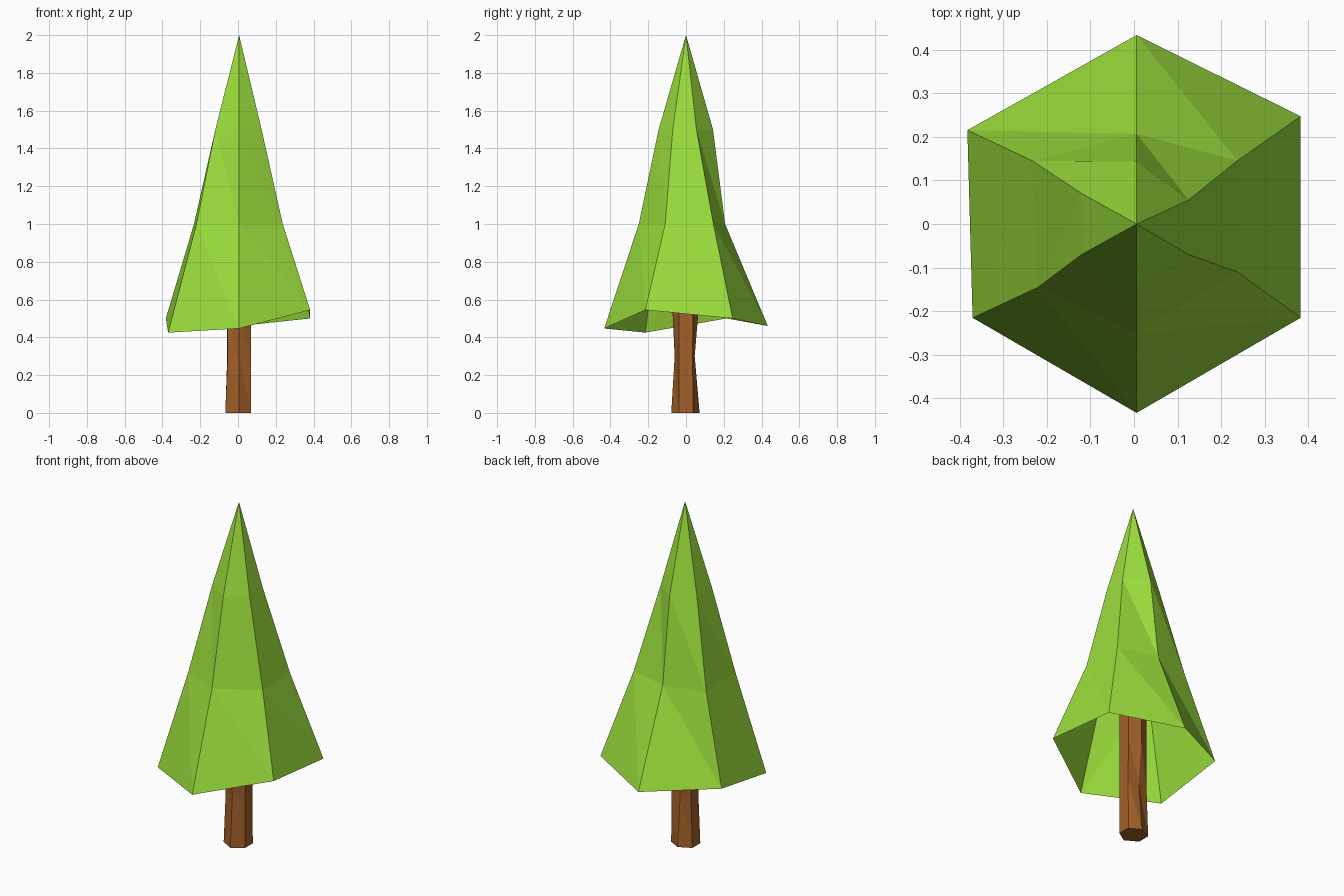
import bpy, bmesh

if "Cube" in bpy.data.objects:
    bpy.data.objects.remove(bpy.data.objects["Cube"])


def material(name, color):
    m = bpy.data.materials.new(name)
    m.diffuse_color = (*color, 1)
    m.use_nodes = True
    m.node_tree.nodes["Principled BSDF"].inputs["Base Color"].default_value = m.diffuse_color
    return m


def loft(name, rings, mat, tip=None, capped=False):
    """Skin flat triangles between six-sided rings listed clockwise from the back."""
    bm = bmesh.new()
    loops = [[bm.verts.new(p) for p in ring] for ring in rings]
    n = len(rings[0])
    for low, up in zip(loops, loops[1:]):
        for i in range(n):
            j = (i + 1) % n
            bm.faces.new((low[i], up[j], low[j]))
            bm.faces.new((low[i], up[i], up[j]))
    if tip:
        apex = bm.verts.new(tip)
        for i in range(n):
            bm.faces.new((loops[-1][i], apex, loops[-1][(i + 1) % n]))
    if capped:
        bm.faces.new(loops[0])
        bm.faces.new(loops[-1][::-1])
    me = bpy.data.meshes.new(name)
    bm.to_mesh(me)
    bm.free()
    me.materials.append(mat)
    ob = bpy.data.objects.new(name, me)
    bpy.context.collection.objects.link(ob)
    return ob


def level(z, points):
    return [(x, y, z) for x, y in points]


# Foliage: hollow irregular cone, ragged lower rim
rim = [(.006, .433, .46), (.382, .247, .5), (.382, -.215, .545),
       (.006, -.433, .447), (-.37, -.215, .425), (-.382, .215, .5)]
middle = level(1.0, [(.006, .207), (.237, .145), (.237, -.11),
                     (.006, -.25), (-.22, -.145), (-.233, .145)])
upper = level(1.5, [(.006, .143), (.125, .055), (.125, -.07),
                    (.006, -.145), (-.12, -.07), (-.12, .07)])
loft("foliage", [rim, middle, upper], material("leaf_green", (.33, .73, .045)), tip=(.006, 0, 2))

# Trunk: six-sided post with a slight waist, running up inside the foliage
base = level(0, [(.005, .072), (.07, .037), (.07, -.037),
                 (.005, -.078), (-.067, -.037), (-.067, .037)])
waist = level(.3, [(.005, .046), (.07, .035), (.07, -.037),
                   (.005, -.06), (-.055, -.035), (-.057, .035)])
neck = level(.55, [(.005, .067), (.07, .037), (.07, -.037),
                   (.005, -.072), (-.057, -.037), (-.057, .037)])
top = level(.8, [(x, y) for x, y, z in neck])
loft("trunk", [base, waist, neck, top], material("bark_brown", (.36, .115, .022)), capped=True)
